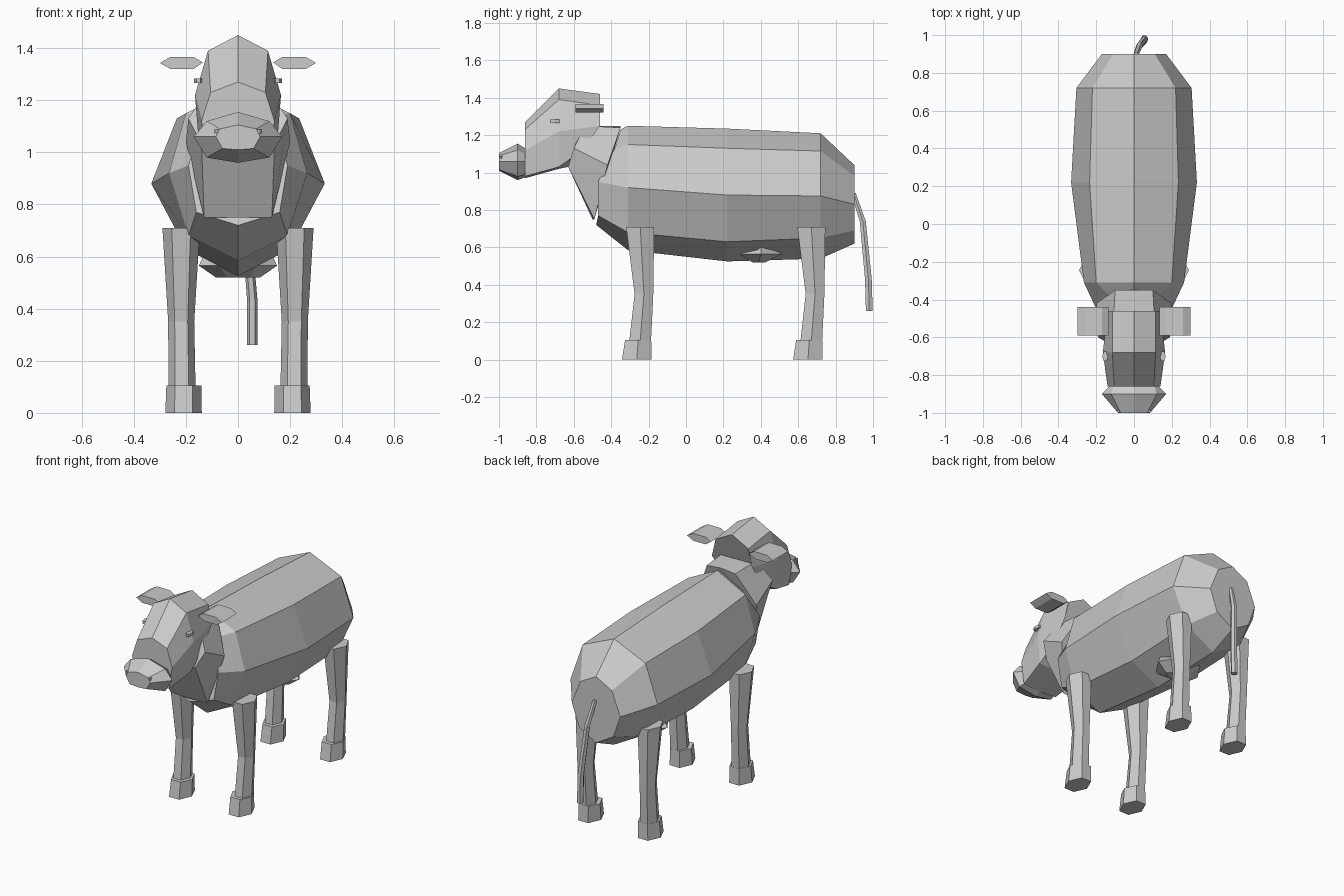
import bpy, bmesh, math
from mathutils import Vector

cube = bpy.data.objects.get("Cube")
if cube:
    bpy.data.objects.remove(cube, do_unlink=True)

hide = bpy.data.materials.new("plain grey")
hide.use_nodes = True
GREY = (0.6, 0.6, 0.6, 1)
hide.diffuse_color = GREY
hide.node_tree.nodes["Principled BSDF"].inputs["Base Color"].default_value = GREY


def loft(name, rings):
    """Skin closed rings of equal length and cap both ends."""
    bm = bmesh.new()
    rows = [[bm.verts.new(p) for p in ring] for ring in rings]
    n = len(rows[0])
    for a, b in zip(rows, rows[1:]):
        for i in range(n):
            j = (i + 1) % n
            bm.faces.new((a[i], a[j], b[j], b[i]))
    bm.faces.new(rows[0])
    bm.faces.new(rows[-1])
    bmesh.ops.recalc_face_normals(bm, faces=bm.faces)
    mesh = bpy.data.meshes.new(name)
    bm.to_mesh(mesh)
    bm.free()
    mesh.materials.append(hide)
    obj = bpy.data.objects.new(name, mesh)
    bpy.context.collection.objects.link(obj)
    return obj


def whole(half):
    """Close a half ring, listed from top to bottom, by mirroring in x."""
    return half + [(-x, y, z) for x, y, z in half[-2:0:-1]]


def section(y, *xz):
    return whole([(x, y, z) for x, z in xz])


def oval(cx, cy, z, rx, ry, n=6):
    """Ring with points on the x axis and flat sides to front and back."""
    s = math.sin(math.tau / n)
    return [(cx + rx * math.cos(math.tau * i / n),
             cy + ry * math.sin(math.tau * i / n) / s, z) for i in range(n)]


# Body
loft("body", [
    whole([(0, -.35, 1.23), (.13, -.38, 1.13), (.19, -.47, .95), (.16, -.47, .77), (0, -.48, .72)]),
    section(-.31, (0, 1.25), (.2, 1.15), (.265, .92), (.19, .68), (0, .585)),
    section(.22, (0, 1.235), (.235, 1.13), (.333, .88), (.2, .63), (0, .525)),
    section(.72, (0, 1.21), (.22, 1.115), (.305, .875), (.2, .65), (0, .54)),
    section(.9, (0, 1.04), (.11, .98), (.17, .83), (.12, .69), (0, .62)),
])

# Neck
loft("neck", [
    whole([(0, -.55, 1.25), (.11, -.54, 1.25), (.19, -.6, 1.13), (.14, -.63, 1.03), (0, -.63, 1.03)]),
    whole([(0, -.35, 1.25), (.1, -.35, 1.24), (.2, -.42, 1.04), (.13, -.49, .75), (0, -.5, .75)]),
])

# Head
loft("head", [
    whole([(0, -.46, 1.42), (.115, -.46, 1.36), (.14, -.46, 1.25), (.14, -.55, 1.12), (0, -.58, 1.04)]),
    section(-.68, (0, 1.45), (.115, 1.39), (.165, 1.22), (.15, 1.03), (0, 1.02)),
    section(-.86, (0, 1.27), (.105, 1.23), (.14, 1.12), (.12, .98), (0, .97)),
])

# Muzzle
loft("muzzle", [
    section(-.86, (0, 1.13), (.11, 1.1), (.13, 1.06), (.11, .99), (0, .975)),
    section(-.9, (0, 1.155), (.12, 1.12), (.17, 1.06), (.12, .98), (0, .96)),
    section(-1, (0, 1.105), (.07, 1.09), (.085, 1.06), (.06, 1.015), (0, 1.01)),
])

# Ears, eyes, nostrils and legs on both sides
for side, s in (("left", 1), ("right", -1)):
    ear = [(.135, 1.345), (.17, 1.366), (.26, 1.366), (.3, 1.343), (.26, 1.32), (.17, 1.32)]
    loft(side + "_ear", [[(s * x, y, z) for x, z in ear] for y in (-.59, -.44)])
    loft(side + "_eye", [oval(s * .152, -.7, z, .016, .026) for z in (1.266, 1.284)])
    loft(side + "_nostril", [oval(s * .078, -.99, z, .014, .008) for z in (1.072, 1.088)])
    for end, dy in (("front", 0), ("back", .915)):
        loft(f"{end}_{side}_leg", [
            oval(s * .218, -.245 + dy, .71, .072, .075),
            oval(s * .218, -.225 + dy, .35, .05, .05),
            oval(s * .215, -.245 + dy, .1, .052, .058),
        ])
        loft(f"{end}_{side}_hoof", [
            oval(s * .208, -.256 + dy, .105, .067, .07),
            oval(s * .209, -.263 + dy, 0, .07, .079),
        ])

# Udder
loft("udder", [oval(0, .4, .61, .13, .03),
               oval(0, .4, .565, .15, .115),
               oval(0, .39, .52, .085, .035)])

# Tail
path = [(.01, .895, .89, .014), (.03, .945, .74, .018), (.055, .975, .43, .02), (.055, .98, .26, .02)]
loft("tail", [oval(x, y, z, r, r * .9) for x, y, z, r in path])
